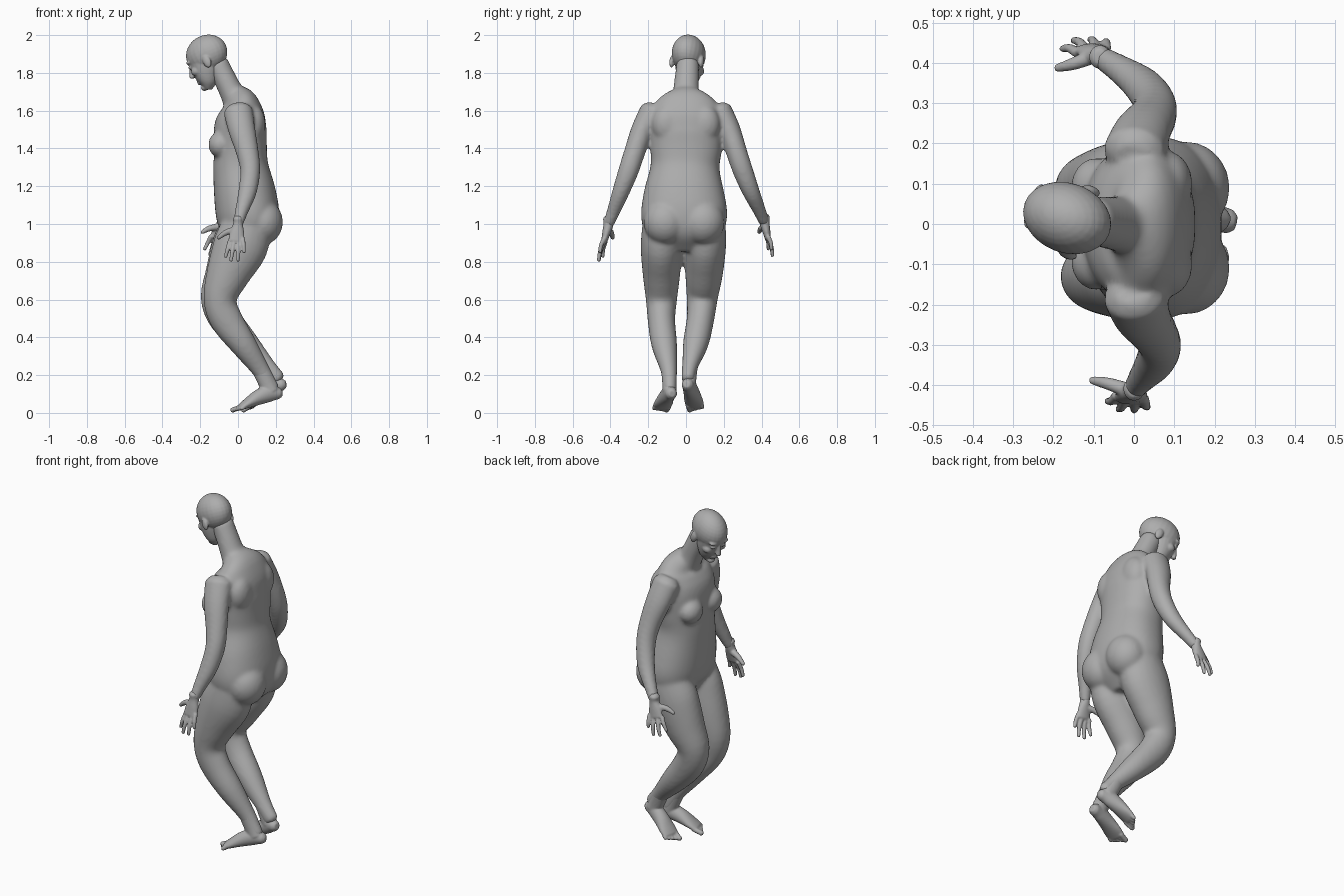
import bpy, bmesh
from math import sin, cos, pi, radians
from mathutils import Vector, Matrix

cube = bpy.data.objects.get("Cube")
if cube:
    bpy.data.objects.remove(cube)

skin = bpy.data.materials.new("grey_skin")
skin.use_nodes = True
skin.diffuse_color = (0.42, 0.42, 0.42, 1)
skin.node_tree.nodes["Principled BSDF"].inputs["Base Color"].default_value = skin.diffuse_color

X, Z = Vector((1, 0, 0)), Vector((0, 0, 1))


def spline(a, b, c, d, t):
    """Smooth interpolation between sections b and c."""
    return b + (c - a) * (t / 2) + (a * 2 - b * 5 + c * 4 - d) * (t * t / 2) + (b * 3 - a - c * 3 + d) * (t ** 3 / 2)


def tube(bm, sections, ref=X, steps=4, sides=24, power=1.0):
    """Closed loft through sections (x, y, z, half size along ref, half size across)."""
    s = [Vector(p) for p in sections]
    s = [s[0]] + s + [s[-1]]
    path = [spline(*s[i:i + 4], k / steps) for i in range(len(s) - 3) for k in range(steps)] + [s[-1]]
    # rounded ends
    for end, inner in ((0, 1), (-1, -2)):
        out = (Vector(path[end][:3]) - Vector(path[inner][:3])).normalized()
        size = min(path[end][3:])
        tip = Vector(path[end][:3]) + out * size * 0.5
        cap = Vector((*tip, path[end][3] * 0.6, path[end][4] * 0.6))
        path = [cap] + path if end == 0 else path + [cap]
    rings = []
    for i, p in enumerate(path):
        ahead, behind = path[min(i + 1, len(path) - 1)], path[max(i - 1, 0)]
        t = (Vector(ahead[:3]) - Vector(behind[:3])).normalized()
        u = (ref - t * ref.dot(t)).normalized()
        v = t.cross(u)
        ring = []
        for k in range(sides):
            c, w = cos(2 * pi * k / sides), sin(2 * pi * k / sides)
            c, w = [abs(q) ** power * (1 if q > 0 else -1) for q in (c, w)]
            ring.append(bm.verts.new(Vector(p[:3]) + u * p[3] * c + v * p[4] * w))
        rings.append(ring)
    for low, high in zip(rings, rings[1:]):
        for k in range(sides):
            n = (k + 1) % sides
            bm.faces.new((low[k], low[n], high[n], high[k]))
    bm.faces.new(rings[0])
    bm.faces.new(rings[-1])


def blob(bm, centre, radii):
    m = Matrix.Translation(centre) @ Matrix.Diagonal((*radii, 1))
    bmesh.ops.create_uvsphere(bm, u_segments=24, v_segments=16, radius=1, matrix=m)


def finish(name, bm, voxel, smoothing):
    """Fuse the overlapping volumes into one smooth skin."""
    bmesh.ops.recalc_face_normals(bm, faces=bm.faces)
    mesh = bpy.data.meshes.new(name)
    bm.to_mesh(mesh)
    bm.free()
    mesh.materials.append(skin)
    mesh.shade_smooth()
    ob = bpy.data.objects.new(name, mesh)
    bpy.context.collection.objects.link(ob)
    fuse = ob.modifiers.new("fuse", 'REMESH')
    fuse.mode, fuse.voxel_size, fuse.use_smooth_shade = 'VOXEL', voxel, True
    soft = ob.modifiers.new("soften", 'SMOOTH')
    soft.factor, soft.iterations = 0.5, smoothing
    return ob


def with_radii(path, radii):
    return [(*p, *r) for p, r in zip(path, radii)]


# Torso and neck
body = bmesh.new()
tube(body, [(.05, -.01, .92, .12, .17), (.055, -.01, .98, .155, .215), (.05, -.01, 1.06, .168, .228),
            (.035, -.01, 1.17, .163, .212), (.015, -.005, 1.3, .147, .183), (.015, 0, 1.4, .138, .19),
            (.012, 0, 1.5, .14, .195), (.02, 0, 1.58, .122, .19), (.015, 0, 1.645, .09, .16),
            (-.01, 0, 1.69, .06, .09)], sides=40, power=.9)
tube(body, [(.01, 0, 1.62, .08, .09), (-.035, 0, 1.7, .064, .07),
            (-.075, .005, 1.78, .06, .064), (-.11, .01, 1.85, .06, .06)])
for side in (-1, 1):
    blob(body, (-.095, side * .09, 1.42), (.062, .075, .07))
    blob(body, (.13, side * .1 - .01, 1.01), (.108, .115, .12))
    blob(body, (.085, side * .1, 1.53), (.06, .08, .1))

# Arms
arm_radii = [(.078, .066), (.072, .06), (.06, .056), (.053, .054), (.049, .046), (.036, .036), (.027, .03)]
left_arm = [(0, -.178, 1.6), (.02, -.23, 1.5), (.05, -.272, 1.38), (.065, -.305, 1.28),
            (.05, -.345, 1.17), (.02, -.383, 1.07), (0, -.41, 1.0)]
right_arm = [(0, .178, 1.6), (.02, .228, 1.5), (.047, .268, 1.38), (.05, .302, 1.28),
             (.02, .345, 1.17), (-.035, .385, 1.08), (-.085, .415, 1.01)]

# Legs
leg_radii = [(.13, .105), (.145, .11), (.115, .099), (.088, .083), (.086, .073),
             (.07, .068), (.047, .043), (.043, .035)]
left_leg = [(.05, -.125, 1.0), (.012, -.13, .88), (-.055, -.13, .73), (-.095, -.13, .6),
            (-.06, -.13, .49), (.03, -.115, .36), (.125, -.09, .22), (.18, -.085, .12)]
right_leg = [(.05, .105, 1.0), (.005, .102, .88), (-.062, .095, .73), (-.11, .086, .61),
             (-.07, .077, .5), (.04, .052, .37), (.15, .022, .25), (.21, .01, .18)]
for path in (left_arm, right_arm):
    tube(body, with_radii(path, arm_radii))
for path in (left_leg, right_leg):
    tube(body, with_radii(path, leg_radii))
finish("body", body, .01, 10)


# Hands
def hand(name, wrist, thumb, tips):
    bm = bmesh.new()
    wrist, tips = Vector(wrist), [Vector(t) for t in tips]
    knuckles = [wrist.lerp(t, .52) + X * (.006 * (i - 1.5)) for i, t in enumerate(tips)]
    centre = sum(knuckles, Vector()) / len(knuckles)
    tube(bm, [(*(wrist + Z * .03), .027, .03), (*wrist, .026, .027),
              (*wrist.lerp(centre, .5), .038, .022), (*centre, .043, .016)])
    for knuckle, tip in zip(knuckles, tips):
        bend = knuckle.lerp(tip, .5) + Vector((0, .006 if tip.y > 0 else -.006, 0))
        tube(bm, [(*knuckle, .012, .013), (*bend, .0115, .0115), (*tip, .009, .009)], sides=12)
    thumb = Vector(thumb)
    tube(bm, [(*wrist.lerp(centre, .3), .02, .018), (*wrist.lerp(thumb, .6), .016, .016),
              (*thumb, .01, .01)], sides=12)
    finish(name, bm, .005, 3)


hand("left_hand", left_arm[-1], (-.105, -.388, .925),
     [(-.066, -.44, .825), (-.038, -.46, .805), (0, -.462, .805), (.033, -.455, .85)])
hand("right_hand", right_arm[-1], (-.192, .387, .955),
     [(-.178, .435, .865), (-.15, .456, .835), (-.108, .458, .83), (-.07, .452, .865)])


# Feet
def foot(name, heel, toe, ankle, medial):
    bm = bmesh.new()
    heel, toe = Vector(heel), Vector(toe)
    along = (toe - heel).normalized()
    across = Z.cross(along).normalized()
    across *= medial if across.y > 0 else -medial
    up = along.cross(across).normalized()
    up *= 1 if up.z > 0 else -1
    profile = [(.08, .03, .03), (.25, .045, .036), (.48, .04, .043), (.7, .026, .051), (.84, .016, .05)]
    tube(bm, [(*(heel.lerp(toe, t) + up * h), h, w) for t, h, w in profile], ref=up)
    low = heel.lerp(toe, .22) + up * .05
    ankle = Vector(ankle)
    tube(bm, [(*ankle, .046, .041), (*ankle.lerp(low, .6), .045, .037), (*low, .045, .037)])
    # toes, from the big one outwards
    for i in range(5):
        root = heel.lerp(toe, .8) + across * (.036 - .019 * i) + up * .014
        size = .014 if i == 0 else .0105
        tip = root + along * (.052 - .008 * i) - up * .004
        tube(bm, [(*root, size, size), (*tip, size, size)], ref=up, sides=12)
    finish(name, bm, .005, 4)


foot("left_foot", (.248, -.068, .08), (-.027, -.14, .002), left_leg[-2], 1)
foot("right_foot", (.272, -.002, .135), (.035, .055, .002), right_leg[-2], -1)

# Head, built facing +x and then turned and tipped forward
head = bmesh.new()
blob(head, (0, 0, .02), (.115, .087, .1))
tube(head, [(.022, 0, .01, .088, .078), (.04, 0, -.06, .074, .07),
            (.052, 0, -.112, .052, .054), (.065, 0, -.143, .028, .032)])
tube(head, [(.108, 0, .0, .01, .009), (.12, 0, -.04, .013, .012), (.126, 0, -.058, .014, .017)], sides=12)
for lip in (-.092, -.106):
    blob(head, (.098, 0, lip), (.014, .025, .008))
blob(head, (.085, 0, -.138), (.02, .025, .016))
for side in (-1, 1):
    blob(head, (.096, side * .03, .014), (.018, .03, .011))
    blob(head, (.1, side * .031, -.012), (.015, .016, .01))
    blob(head, (.075, side * .045, -.045), (.03, .025, .025))
    blob(head, (-.012, side * .083, -.03), (.022, .013, .034))
pitch, yaw = radians(25), radians(20)
forward = Vector((-cos(pitch) * cos(yaw), cos(pitch) * sin(yaw), -sin(pitch)))
sideways = Vector((sin(yaw), cos(yaw), 0))
upward = Vector((-sin(pitch) * cos(yaw), sin(pitch) * sin(yaw), cos(pitch)))
turn = Matrix((forward, sideways, upward)).transposed().to_4x4()
head.transform(Matrix.Translation((-.158, .012, 1.882)) @ turn)
finish("head", head, .005, 4)
